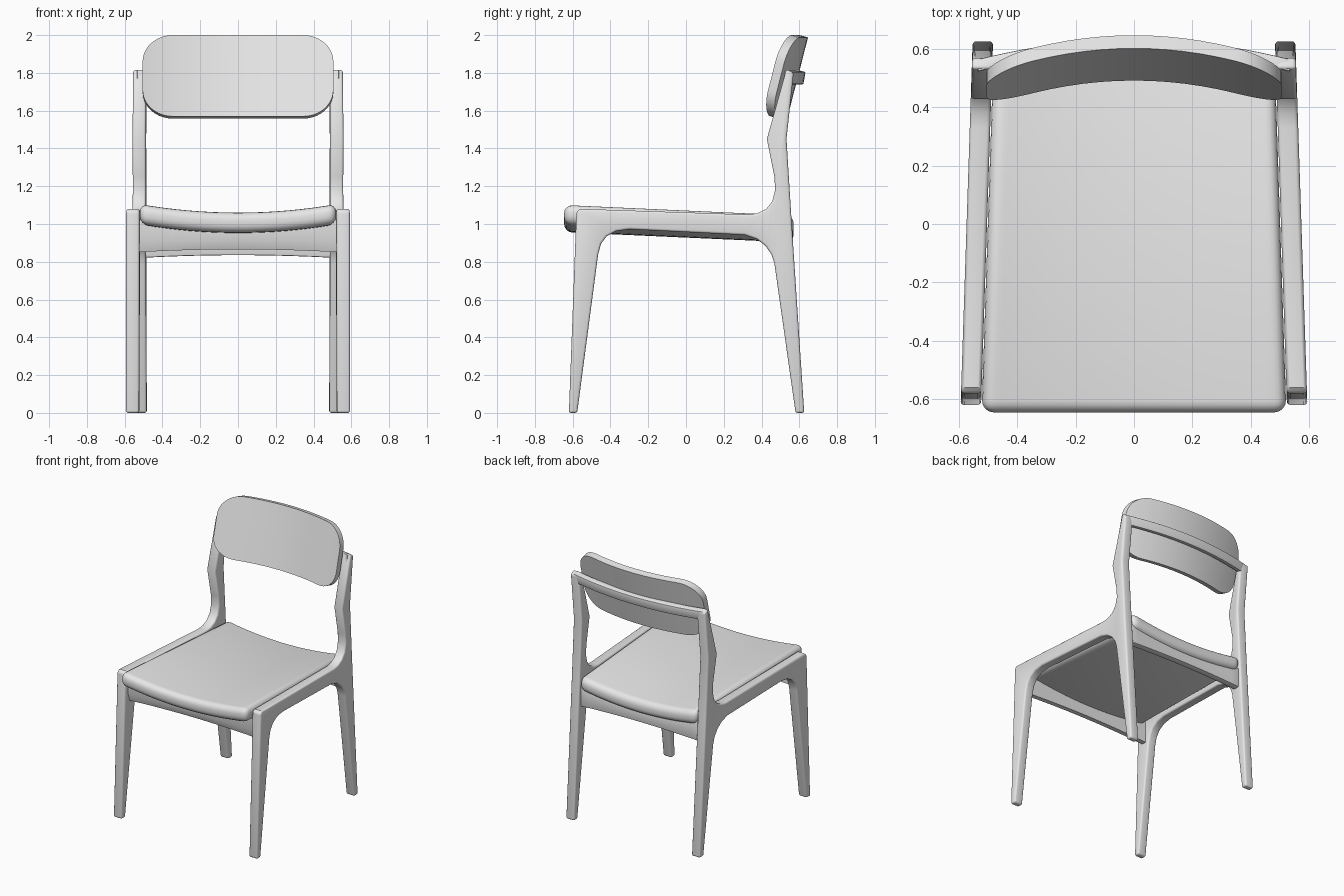
import bpy, bmesh, math

if "Cube" in bpy.data.objects:
    bpy.data.objects.remove(bpy.data.objects["Cube"])

grey = bpy.data.materials.new("light_grey")
grey.diffuse_color = (0.8, 0.8, 0.8, 1)
grey.use_nodes = True
grey.node_tree.nodes["Principled BSDF"].inputs["Base Color"].default_value = grey.diffuse_color


def finish(name, bm, bevel, segments):
    """Turn a bmesh into a bevelled, smooth-shaded object."""
    bmesh.ops.recalc_face_normals(bm, faces=bm.faces)
    mesh = bpy.data.meshes.new(name)
    bm.to_mesh(mesh)
    bm.free()
    mesh.materials.append(grey)
    obj = bpy.data.objects.new(name, mesh)
    bpy.context.collection.objects.link(obj)
    bpy.ops.object.select_all(action='DESELECT')
    obj.select_set(True)
    bpy.context.view_layer.objects.active = obj
    if bevel:
        mod = obj.modifiers.new("bevel", 'BEVEL')
        mod.width, mod.segments = bevel, segments
        mod.limit_method, mod.angle_limit = 'ANGLE', math.radians(40)
        bpy.ops.object.modifier_apply(modifier=mod.name)
    bpy.ops.object.shade_smooth_by_angle(angle=math.radians(35))
    return obj


def loft(name, xs, section, bevel=0, segments=2):
    """Skin cross-sections along x; section(x) gives a closed loop of points."""
    bm = bmesh.new()
    loops = [[bm.verts.new(p) for p in section(x)] for x in xs]
    for a, b in zip(loops, loops[1:]):
        for i in range(len(a)):
            j = (i + 1) % len(a)
            bm.faces.new((a[i], a[j], b[j], b[i]))
    bm.faces.new(loops[0])
    bm.faces.new(loops[-1])
    return finish(name, bm, bevel, segments)


def spread(half, n):
    return [half * (2 * i / n - 1) for i in range(n + 1)]


# Side frames: front leg, seat rail, back leg and upright in one outline (y, z)
OUTLINE = [(-0.62, 0), (-0.58, 1.065), (-0.56, 1.08), (0.33, 1.05), (0.38, 1.057),
           (0.425, 1.08), (0.457, 1.12), (0.472, 1.18), (0.468, 1.25), (0.428, 1.45),
           (0.532, 1.82), (0.57, 1.80), (0.532, 1.45), (0.56, 1.0), (0.626, 0),
           (0.58, 0), (0.468, 0.79), (0.452, 0.84), (0.42, 0.885), (0.375, 0.92),
           (0.31, 0.942), (-0.30, 0.972), (-0.37, 0.962), (-0.42, 0.935),
           (-0.45, 0.895), (-0.465, 0.84), (-0.576, 0)]
for side, label in ((-1, "left"), (1, "right")):
    bm = bmesh.new()
    inner, outer = [[bm.verts.new((side * (0.538 - 0.033 * y + dx), y, z))
                     for y, z in OUTLINE] for dx in (-0.035, 0.035)]
    bm.faces.new(inner)
    bm.faces.new(outer)
    for i in range(len(OUTLINE)):
        j = (i + 1) % len(OUTLINE)
        bm.faces.new((inner[i], inner[j], outer[j], outer[i]))
    finish(label + "_side_frame", bm, 0.012, 3)


# Seat cushion: dished across, tapering and sloping down to the back
def seat_section(u):
    pts = []
    for y, dz in ((-0.645, -0.105), (-0.645, 0), (0.57, 0), (0.57, -0.105)):
        z = 1.06 + 0.045 * u * u - 0.045 * (y + 0.6) + dz
        pts.append((u * (0.52 - 0.033 * (y + 0.6)), y, z))
    return pts


loft("seat_cushion", spread(1, 16), seat_section, 0.042, 4)

# Aprons under the seat, arched along the bottom edge
loft("front_apron", spread(0.535, 12), lambda x: [
    (x, -0.55, 0.98 + 0.15 * x * x), (x, -0.55, 0.91),
    (x, -0.53, 0.866 - 0.055 * x * x), (x, -0.495, 0.866 - 0.055 * x * x),
    (x, -0.495, 0.98 + 0.15 * x * x)])
loft("rear_apron", spread(0.51, 12), lambda x: [
    (x, 0.495, 0.93 + 0.17 * x * x), (x, 0.495, 0.835 - 0.055 * x * x),
    (x, 0.545, 0.835 - 0.055 * x * x), (x, 0.545, 0.93 + 0.17 * x * x)], 0.006)

# Backrest: curved, tilted board with rounded ends
ends = [(0.345 + 0.16 * math.sin(a), 0.075 + 0.14 * math.cos(a))
        for a in (math.radians(9 * i) for i in range(11))]
height = {x: 0.215 for x in spread(0.345, 12)}
for x, h in ends[1:]:
    height[x] = height[-x] = h


def back_section(x):
    bow = 0.36 * x * x
    h = height[x]
    front = [(x, 0.546 - bow + 0.256 * s * h, 1.785 + s * h) for s in (-1, 1)]
    return front + [(x, y + 0.045, z - 0.012) for _, y, z in reversed(front)]


loft("backrest", sorted(height), back_section)


# Curved rail behind the backrest, joining the uprights
def rail_section(x):
    y = 0.607 - 0.24 * x * x
    return [(x, y + dy, 1.775 + dz) for dy, dz in
            ((-0.026, -0.027), (-0.016, 0.04), (0.026, 0.03), (0.014, -0.037))]


loft("back_rail", spread(0.535, 20), rail_section, 0.006)
